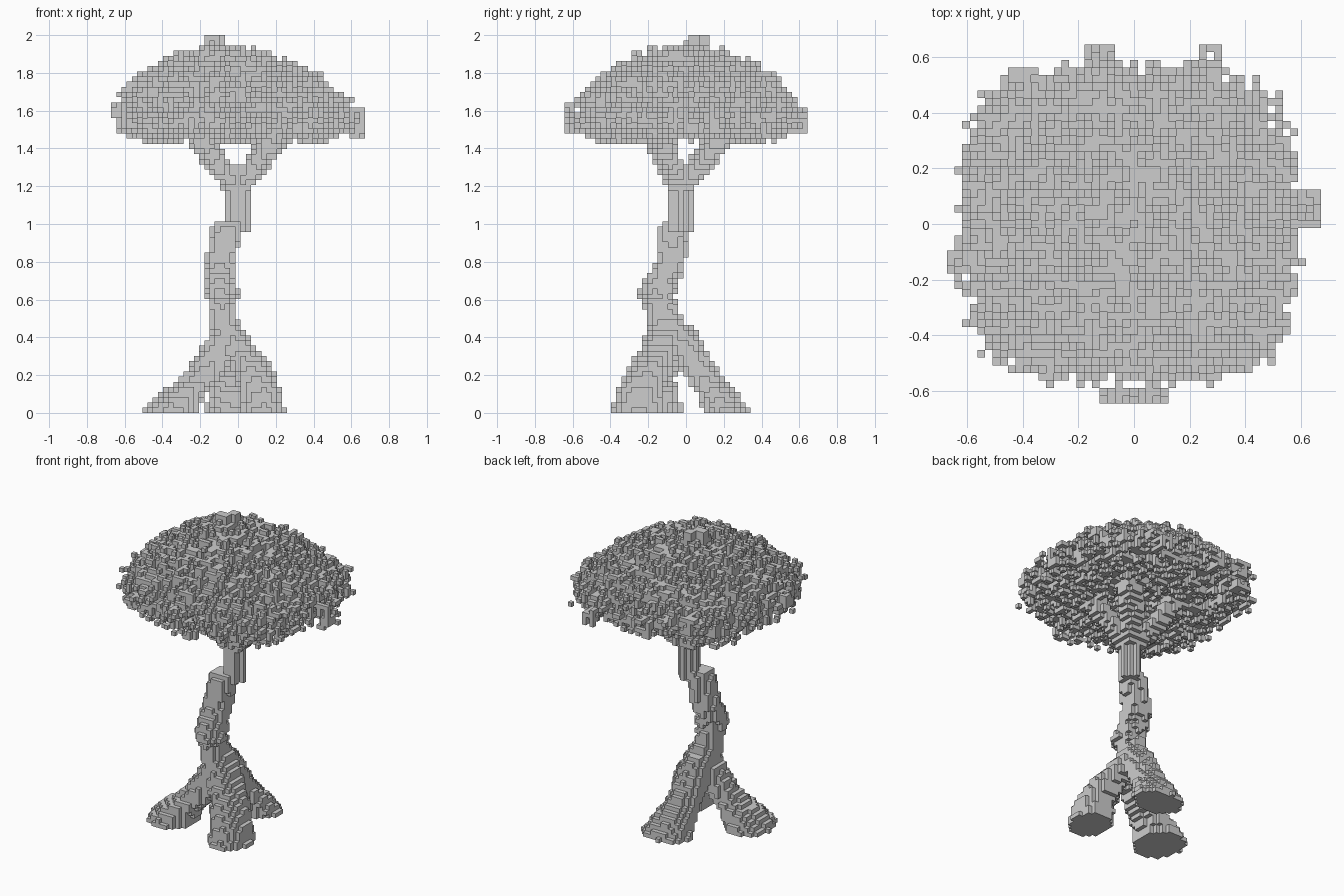
import bpy
import random

random.seed(4)
V = 2 / 73  # edge of one small cube

cube = bpy.data.objects.get("Cube")
if cube:
    bpy.data.objects.remove(cube, do_unlink=True)

grey = bpy.data.materials.new("plain_grey")
grey.use_nodes = True
grey.diffuse_color = (0.61, 0.61, 0.61, 1)
grey.node_tree.nodes["Principled BSDF"].inputs["Base Color"].default_value = grey.diffuse_color

# Each side of a cube: outward step and its four corners
SIDES = []
for axis in range(3):
    u, w = (axis + 1) % 3, (axis + 2) % 3
    for sign in (0, 1):
        step = [0, 0, 0]
        step[axis] = 2 * sign - 1
        corners = []
        for a, b in ((0, 0), (1, 0), (1, 1), (0, 1)):
            corner = [0, 0, 0]
            corner[axis], corner[u], corner[w] = sign, a, b
            corners.append(tuple(corner))
        SIDES.append((tuple(step), corners if sign else corners[::-1]))


def add(a, b):
    return a[0] + b[0], a[1] + b[1], a[2] + b[2]


def build(name, cells):
    """Turn a set of cube cells into a mesh of its exposed sides."""
    index, faces = {}, []
    for cell in sorted(cells):
        for step, corners in SIDES:
            if add(cell, step) not in cells:
                faces.append([index.setdefault(add(cell, c), len(index)) for c in corners])
    verts = [((x - 0.5) * V, (y - 0.5) * V, z * V) for x, y, z in index]
    mesh = bpy.data.meshes.new(name)
    mesh.from_pydata(verts, [], faces)
    mesh.materials.append(grey)
    obj = bpy.data.objects.new(name, mesh)
    bpy.context.collection.objects.link(obj)


def limb(slices, rough=0.0):
    """Cells inside oval slices (z, x, y, x radius, y radius), blended over height."""
    cells = set()
    for low, high in zip(slices, slices[1:]):
        for k in range(73):
            z = (k + 0.5) * V
            if not low[0] <= z < high[0]:
                continue
            t = (z - low[0]) / (high[0] - low[0])
            cx, cy, rx, ry = (a + (b - a) * t for a, b in zip(low[1:], high[1:]))
            for i in range(-24, 25):
                for j in range(-23, 24):
                    d = ((i * V - cx) / rx) ** 2 + ((j * V - cy) / ry) ** 2
                    if d < 1 + random.uniform(-rough, rough):
                        cells.add((i, j, k))
    return cells


# Three spreading roots
left_root = limb([(0, -.355, -.18, .15, .17), (.1, -.3, -.17, .12, .13),
                  (.18, -.2, -.15, .11, .09), (.3, -.12, -.12, .1, .09),
                  (.42, -.07, -.1, .08, .1)], .05)
front_root = limb([(0, .13, -.255, .125, .145), (.12, .12, -.24, .115, .12),
                   (.25, .07, -.19, .105, .11), (.36, -.01, -.13, .1, .1),
                   (.48, -.07, -.1, .08, .1)], .05)
back_root = limb([(0, -.01, .22, .16, .12), (.1, -.03, .165, .13, .11),
                  (.2, -.05, .09, .1, .1), (.32, -.06, .01, .1, .1),
                  (.46, -.07, -.06, .08, .1)], .05)

# Twisting trunk with a straight neck
lower_trunk = limb([(.3, -.06, -.08, .09, .11), (.45, -.07, -.1, .08, .11),
                    (.56, -.09, -.13, .07, .09), (.62, -.08, -.16, .09, .1),
                    (.7, -.1, -.13, .08, .09), (.8, -.09, -.08, .08, .08),
                    (.92, -.07, -.08, .08, .08), (1.02, -.05, -.06, .08, .07)], .1)
neck = limb([(.96, 0, -.03, .06, .06), (1.2, 0, -.03, .06, .06), (1.32, 0, -.02, .09, .09)])

# Four branches fanning out from the neck
branches = set()
for x, y in ((-.19, -.14), (.18, -.12), (.16, .17), (-.17, .13)):
    branches |= limb([(1.19, x * .15, y * .15 - .03, .055, .055),
                      (1.3, x * .55, y * .55 - .01, .07, .065),
                      (1.42, x, y, .075, .07), (1.54, x * 1.2, y * 1.2, .06, .06)], .1)

build("trunk_and_roots", left_root | front_root | back_root | lower_trunk | neck)
build("branches", branches - neck)

# Wide, ragged leaf canopy: square-ish plan, sloping top, hollow at the centre below
leaves = set()
for i in range(-24, 25):
    for j in range(-23, 24):
        x, y = i * V, j * V
        plan = ((abs(x + .015) / .57) ** 3.8 + (abs(y) / .54) ** 3.8) ** .26
        r = ((x + .06) / .65) ** 2 + (y / .62) ** 2
        edge = max(0, plan - .85)
        top = 1.915 - .28 * min(r, .9) - .15 * edge
        bottom = 1.48 + .16 * max(0, 1 - plan / .4) + .25 * edge
        for k in range(52, 72):
            z = (k + 0.5) * V
            depth = min(top - z, z - bottom, (1 - plan) * .57)
            if depth > 2 * V:
                chance = .88
            elif depth > 0:
                chance = .6
            elif depth > -V:
                chance = .25
            elif depth > -1.8 * V:
                chance = .05
            else:
                chance = 0
            if random.random() < chance:
                leaves.add((i, j, k))


def tuft(xs, ys, zs, chance=1):
    """Small clump of leaf cells sticking out of the canopy."""
    for i in range(*xs):
        for j in range(*ys):
            for k in range(*zs):
                if random.random() < chance:
                    leaves.add((i, j, k))


tuft((-6, -2), (1, 5), (68, 71), .7)
tuft((-6, -3), (1, 3), (70, 73), .7)
tuft((-4, -2), (3, 5), (71, 73))
tuft((22, 25), (0, 5), (53, 59), .4)
tuft((24, 25), (0, 3), (54, 56))
tuft((-24, -22), (-6, -3), (57, 60), .7)
tuft((-24, -23), (-5, -4), (58, 59))
tuft((-4, 5), (-23, -21), (54, 60), .4)
tuft((-6, -2), (21, 24), (55, 59), .5)
tuft((9, 12), (20, 24), (54, 59), .5)
tuft((-16, -12), (18, 21), (54, 61), .5)

build("leaf_canopy", leaves - branches)
